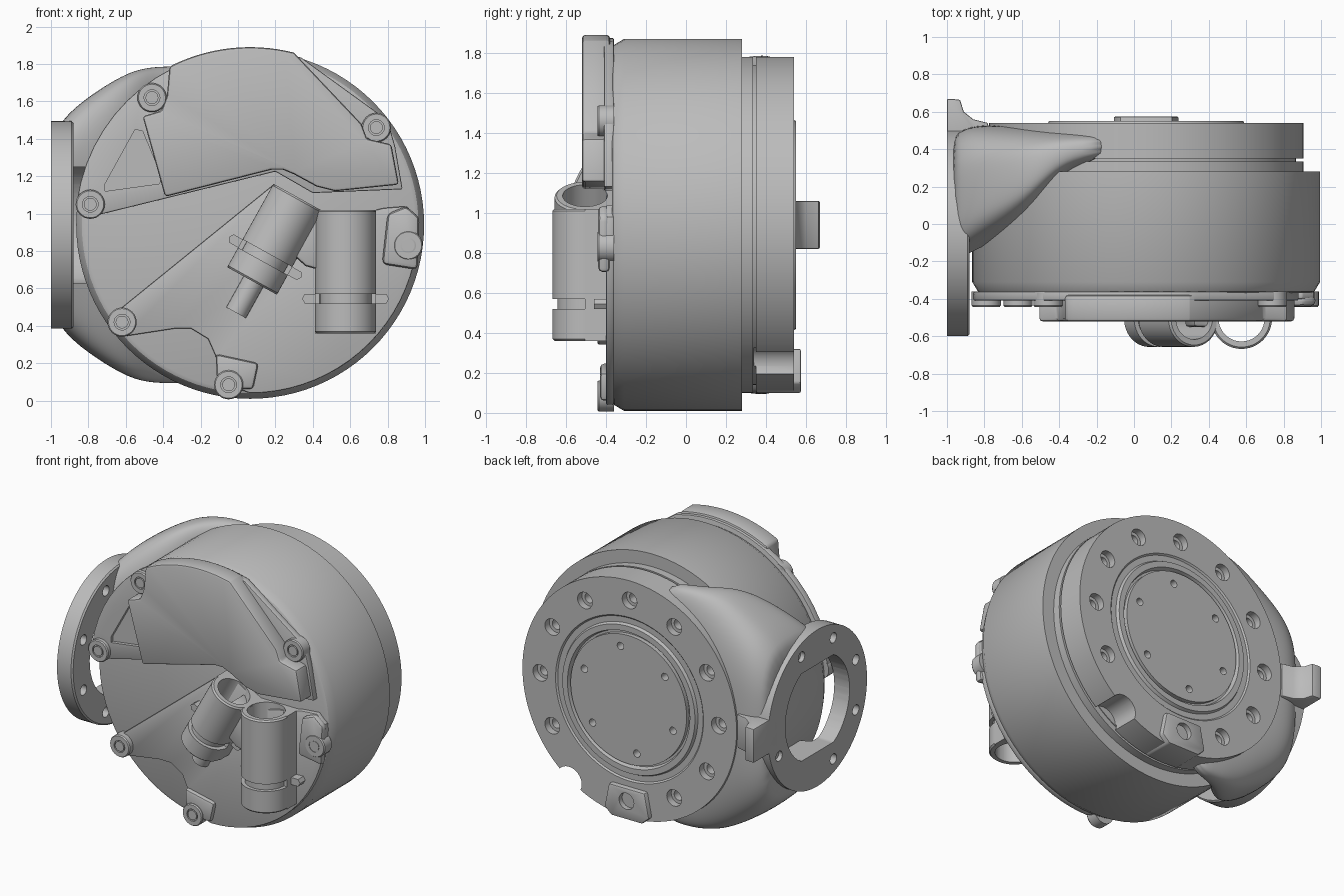
import bpy, bmesh, math
from mathutils import Vector, Matrix

if "Cube" in bpy.data.objects:
    bpy.data.objects.remove(bpy.data.objects["Cube"])

grey = bpy.data.materials.new("cast grey")
grey.use_nodes = True
grey.diffuse_color = (0.5, 0.5, 0.5, 1)
grey.node_tree.nodes["Principled BSDF"].inputs["Base Color"].default_value = grey.diffuse_color

CX, CZ = 0.065, 0.94          # drum axis
X, Y, Z = Vector((1, 0, 0)), Vector((0, 1, 0)), Vector((0, 0, 1))


def shade(me):
    for p in me.polygons:
        p.use_smooth = True
    me.set_sharp_from_angle(angle=math.radians(32))


def make(name, bm):
    bmesh.ops.remove_doubles(bm, verts=bm.verts, dist=1e-5)
    bmesh.ops.recalc_face_normals(bm, faces=bm.faces)
    me = bpy.data.meshes.new(name)
    bm.to_mesh(me)
    bm.free()
    me.materials.append(grey)
    ob = bpy.data.objects.new(name, me)
    bpy.context.scene.collection.objects.link(ob)
    shade(me)
    return ob


def bake(ob):
    bpy.context.view_layer.update()
    me = bpy.data.meshes.new_from_object(ob.evaluated_get(bpy.context.evaluated_depsgraph_get()))
    ob.modifiers.clear()
    ob.data = me
    shade(me)


def lathe(name, profile, origin=(0, 0, 0), axis=Y, seg=64):
    """Turn (radius, distance along axis) points around an axis."""
    bm = bmesh.new()
    m = Matrix.Translation(origin) @ Z.rotation_difference(axis).to_matrix().to_4x4()
    rings = []
    for r, t in profile:
        if r == 0:
            rings.append([bm.verts.new(m @ Vector((0, 0, t)))] * seg)
        else:
            rings.append([bm.verts.new(m @ Vector((r * math.cos(a), r * math.sin(a), t)))
                          for a in (i * math.tau / seg for i in range(seg))])
    for a, b in zip(rings, rings[1:]):
        for i in range(seg):
            j = (i + 1) % seg
            bm.faces.new(list(dict.fromkeys((a[i], a[j], b[j], b[i]))))
    return make(name, bm)


def rod(name, r, start, axis, length, seg=24):
    return lathe(name, [(0, 0), (r, 0), (r, length), (0, length)], start, axis, seg)


def prism(name, pts, lo, hi, along="Y", bevel=0.0):
    """Extrude an outline in xz (along Y) or xy (along Z)."""
    bm = bmesh.new()
    place = (lambda p, d: (p[0], d, p[1])) if along == "Y" else (lambda p, d: (p[0], p[1], d))
    a = [bm.verts.new(place(p, lo)) for p in pts]
    b = [bm.verts.new(place(p, hi)) for p in pts]
    bm.faces.new(a)
    bm.faces.new(b)
    for i in range(len(pts)):
        j = (i + 1) % len(pts)
        bm.faces.new((a[i], a[j], b[j], b[i]))
    ob = make(name, bm)
    if bevel:
        mod = ob.modifiers.new("bevel", "BEVEL")
        mod.width, mod.segments, mod.angle_limit = bevel, 2, math.radians(40)
        bake(ob)
    return ob


def cut(ob, cutters, keep=False):
    for c in cutters:
        mod = ob.modifiers.new("cut", "BOOLEAN")
        mod.operation, mod.solver, mod.object = "DIFFERENCE", "EXACT", c
    bake(ob)
    for c in cutters:
        c.hide_render = True
        if not keep:
            bpy.data.objects.remove(c)


def arc(r, a0, a1, n=16):
    return [(CX + r * math.cos(math.radians(a0 + (a1 - a0) * i / n)),
             CZ + r * math.sin(math.radians(a0 + (a1 - a0) * i / n))) for i in range(n + 1)]


def polar(r, deg, y):
    a = math.radians(deg)
    return (CX + r * math.cos(a), y, CZ + r * math.sin(a))


# Main drum
lathe("drum", [(0, -.37), (.88, -.37), (.9, -.36), (.93, -.31), (.93, .28), (0, .28)], (CX, 0, CZ), seg=96)

# Rear mounting ring, foot block and centre cap
ring = lathe("rear_ring", [(0, .27), (.84, .27), (.84, .335), (.8, .335), (.8, .35), (.84, .35), (.84, .54),
             (.58, .54), (.57, .53), (.53, .53), (.52, .55), (.48, .55), (.47, .52), (.455, .52), (.455, .55),
             (0, .55)], (CX, 0, CZ), seg=96)
holes = []
for k in range(12):
    deg = 30 * k
    if deg not in (270, 300):
        holes += [rod("bolt_cut", .058, polar(.7, deg, .49), Y, .2), rod("bolt_core", .035, polar(.7, deg, .41), Y, .2)]
    if k % 2:
        holes.append(rod("cap_cut", .026, polar(.37, deg - 10, .49), Y, .2, 16))
holes.append(rod("scallop_cut", .1, polar(.85, 304, .34), Y, .4))
cut(ring, holes)
block = prism("foot_block", [(CX - .175, .15), (CX - .12, .1), (CX + .12, .1), (CX + .175, .15),
              (CX + .14, .32), (CX - .14, .32)], .35, .575, bevel=.01)
cut(block, [rod("block_cut", .058, polar(.71, 270, .47), Y, .2)])

# Side neck: rounded sections (x, front y, back y, half height) lofted to the flange
sections = [(-.98, -.2, .46, .5), (-.93, -.2, .5, .57), (-.85, -.15, .53, .65), (-.7, -.07, .53, .755),
            (-.55, .04, .525, .835), (-.42, .21, .515, .85), (-.3, .29, .51, .85), (-.05, .35, .5, .83)]
bm = bmesh.new()
loops = []
for x, y0, y1, h in sections:
    loop = []
    for i in range(32):
        c, s = math.cos(i * math.tau / 32), math.sin(i * math.tau / 32)
        loop.append(bm.verts.new((x, (y0 + y1) / 2 + (y1 - y0) / 2 * math.copysign(abs(c) ** .6, c),
                                  CZ + h * math.copysign(abs(s) ** .6, s))))
    loops.append(loop)
for a, b in zip(loops, loops[1:]):
    for i in range(32):
        bm.faces.new((a[i], a[(i + 1) % 32], b[(i + 1) % 32], b[i]))
bm.faces.new(loops[0])
bm.faces.new(loops[-1])
neck = make("side_neck", bm)
sub = neck.modifiers.new("smooth", "SUBSURF")
sub.levels = sub.render_levels = 2
bake(neck)

# Side flange with a flat-sided opening
FY = -.045
flange = lathe("side_flange", [(0, -1), (.555, -1), (.555, -.89), (.545, -.88), (0, -.88)], (0, FY, CZ), X, 80)
opening = rod("opening_cut", .36, (-1.1, FY, CZ), X, .5, 48)
for v in opening.data.vertices:
    v.co.z = max(CZ - .31, min(CZ + .31, v.co.z))
cut(neck, [opening, rod("ring_clearance", .82, (CX, .2, CZ), Y, .5, 96)], keep=True)
bolts = []
for k in range(8):
    a = math.tau * (k + .5) / 8
    bolts.append(rod("flange_bolt_cut", .036, (-1.1, FY + .465 * math.cos(a), CZ + .465 * math.sin(a)), X, .3, 16))
cut(flange, [opening] + bolts)
bpy.data.objects.remove(bpy.data.objects["ring_clearance"])
prism("flange_tab", [(-1, .4), (-1, .67), (-.93, .665), (-.91, .6), (-.86, .56), (-.78, .54), (-.78, .4)],
      CZ - .12, CZ + .12, "Z", .008)

# Upper front plate with triangular recess
plate = prism("upper_plate", [(-.82, .975), (.2, 1.225), (.4, 1.11), (.88, 1.13), (.84, 1.36), (.8, 1.5)]
              + arc(.935, 73, 172), -.41, -.36, bevel=.008)
cut(plate, [prism("recess_cut", [(-.71, 1.12), (-.42, 1.16), (-.41, 1.2), (-.51, 1.44), (-.55, 1.45), (-.71, 1.16)],
            -.5, -.385)])

# Raised upper cover
prism("raised_cover", [(-.39, 1.09), (.18, 1.235), (.24, 1.235), (.3, 1.21), (.42, 1.145), (.52, 1.12), (.86, 1.155),
      (.82, 1.37), (.69, 1.4), (.66, 1.48), (.3, 1.86)] + arc(.95, 76, 117)
      + [(-.38, 1.63), (-.41, 1.55), (-.51, 1.52)], -.52, -.38, bevel=.016)

# Lower front plate
prism("lower_plate", [(-.68, .45), (.19, 1.155), (.4, 1.02), (.52, .97), (.78, 1.03), (.9, 1.04), (.96, .98)]
      + arc(.9, 0, -90, 20) + [(-.1, .1), (-.12, .24), (-.16, .33), (-.25, .385), (-.34, .385), (-.6, .345)],
      -.4, -.36, bevel=.008)

# Raised pads beside two lugs
prism("side_pad", [(.77, .73), (.96, .7), (.97, .98), (.9, 1.04), (.8, 1.0)], -.44, -.38, bevel=.025)
prism("bottom_pad", [(-.11, .07), (.08, .06), (.11, .2), (-.12, .25)], -.43, -.38, bevel=.02)

# Screw lugs
for x, z in [(-.79, 1.05), (-.46, 1.62), (.74, 1.46), (.91, .83), (-.62, .42), (-.05, .085)]:
    lathe("screw_lug", [(0, 0), (.078, 0), (.078, .075), (.072, .083), (.042, .083), (.042, .068), (.034, .068),
          (.034, .083), (0, .083)], (x, -.36, z), -Y, 32)


# Cable sockets: grooved tube, solid foot, clip strap and through bore
def socket(name, base, axis, length, r, groove):
    base = Vector(base)
    side = Vector((axis.z, 0, -axis.x))
    tube = lathe(name + "_tube", [(0, 0), (r - .01, 0), (r, .01), (r, groove), (r - .025, groove), (r - .025, groove + .05),
                 (r, groove + .05), (r, length - .01), (r - .01, length), (0, length)], base, axis, 48)

    def corner(s, t):
        p = base + side * s + axis * t
        return (p.x, p.z)
    foot = prism(name + "_foot", [corner(-r, 0), corner(r, 0), corner(r, length), corner(-r, length)], base.y, -.37)
    w = r + .055
    strap = prism(name + "_strap", [corner(-w, groove), corner(w, groove), corner(w + .015, groove + .025),
                  corner(w, groove + .05), corner(-w, groove + .05), corner(-w - .015, groove + .025)], -.46, -.38)
    bore = rod("bore_cut", r - .04, base - axis * .05, axis, length + .1, 40)
    for part in (tube, foot, strap):
        cut(part, [bore], keep=True)
    bpy.data.objects.remove(bore)


tilt = Vector((math.sin(math.radians(29)), 0, math.cos(math.radians(29))))
socket("straight_socket", (.575, -.505, .36), Z, .66, .163, .16)
socket("tilted_socket", (.075, -.505, .64), tilt, .51, .152, .12)
prism("socket_web", [(.32, 1.03), (.38, .99), (.43, .99), (.43, .7), (.36, .72), (.27, .8)], -.55, -.38, bevel=.02)
rod("cable_stem", .06, (-.01, -.4, .47), tilt, .22)
